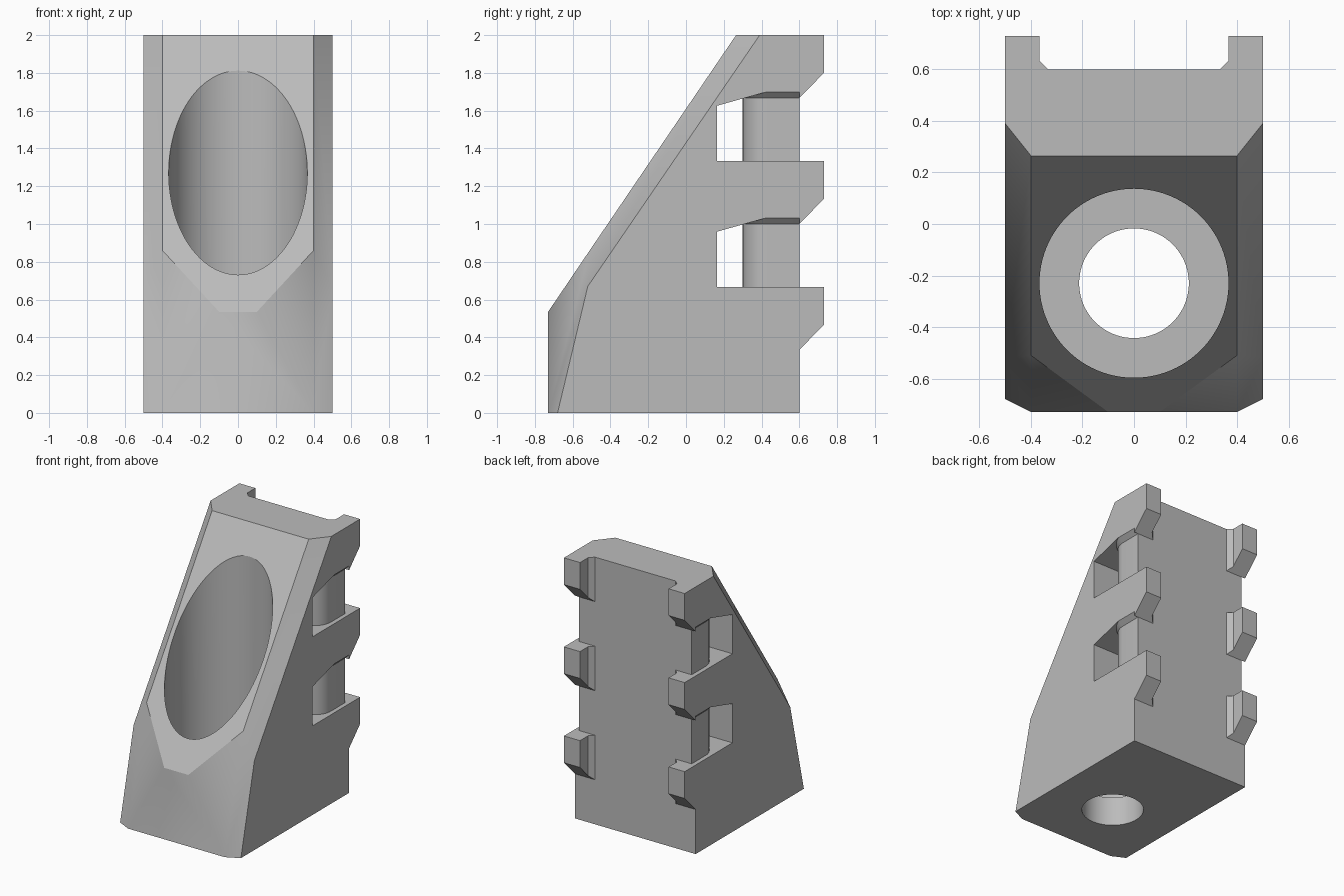
import bpy, bmesh, math

cube = bpy.data.objects.get("Cube")
if cube:
    bpy.data.objects.remove(cube, do_unlink=True)

grey = bpy.data.materials.new("light_grey")
grey.use_nodes = True
colour = (0.5, 0.5, 0.5, 1)
grey.diffuse_color = colour
grey.node_tree.nodes["Principled BSDF"].inputs["Base Color"].default_value = colour

PITCH = 2 / 3   # vertical spacing of slots and hooks


def finish(name, bm):
    bmesh.ops.recalc_face_normals(bm, faces=bm.faces)
    mesh = bpy.data.meshes.new(name)
    bm.to_mesh(mesh)
    bm.free()
    mesh.materials.append(grey)
    obj = bpy.data.objects.new(name, mesh)
    bpy.context.collection.objects.link(obj)
    return obj


def loft(name, rings):
    """Closed solid through rings of equal length."""
    bm = bmesh.new()
    loops = [[bm.verts.new(p) for p in ring] for ring in rings]
    n = len(loops[0])
    for a, b in zip(loops, loops[1:]):
        for i in range(n):
            j = (i + 1) % n
            bm.faces.new((a[i], a[j], b[j], b[i]))
    bm.faces.new(loops[0])
    bm.faces.new(loops[-1])
    return finish(name, bm)


def cylinder(name, radius, z0, z1, y=-0.23, n=96):
    circle = [(radius * math.cos(math.tau * i / n), y + radius * math.sin(math.tau * i / n))
              for i in range(n)]
    return loft(name, [[(*p, z) for p in circle] for z in (z0, z1)])


def cut(target, cutter):
    mod = target.modifiers.new("cut", "BOOLEAN")
    mod.operation = "DIFFERENCE"
    mod.solver = "EXACT"
    mod.object = cutter
    with bpy.context.temp_override(object=target, active_object=target):
        bpy.ops.object.modifier_apply(modifier=mod.name)
    bpy.data.objects.remove(cutter, do_unlink=True)


def smooth(obj):
    bpy.ops.object.select_all(action="DESELECT")
    obj.select_set(True)
    bpy.context.view_layer.objects.active = obj
    bpy.ops.object.shade_smooth_by_angle(angle=math.radians(30))


# Wedge body with a faceted nose
half = [(.5, .6, 0), (.5, .6, 2), (.5, .39, 2), (.5, -.52, .67), (.5, -.68, 0),
        (.4, -.73, 0), (.1, -.73, .535), (.4, -.51, .86), (.4, .265, 2)]
bm = bmesh.new()
for x, y, z in half:
    for side in (1, -1):
        bm.verts.new((side * x, y, z))
bmesh.ops.convex_hull(bm, input=bm.verts)
bmesh.ops.dissolve_limit(bm, angle_limit=math.radians(2), verts=bm.verts, edges=bm.edges)
body = finish("wedge_body", bm)

# Stepped vertical bore
cut(body, cylinder("bore_cutter", .367, .22, 2.5))
cut(body, cylinder("hole_cutter", .213, -.2, .5))


def column_outline(grow):
    """Plan of the column left standing in a slot, with rounded front corners."""
    r, w, front = .133 + grow, .467 + grow, .3 - grow
    arc = [math.radians(a) for a in range(0, 91, 9)]
    right = [(w - r + r * math.cos(a), front + r - r * math.sin(a)) for a in arc]
    pts = [(w, .9)] + right
    return pts + [(-x, y) for x, y in reversed(pts)]


# Through slots around a rounded column that flares at its top
for k in (1, 2):
    z0 = k * PITCH
    profile = [(.165, z0), (.165, z0 + .293), (.43, z0 + .367), (.8, z0 + .367), (.8, z0)]
    slot = loft("slot_cutter", [[(x, y, z) for y, z in profile] for x in (-.7, .7)])
    levels = [(0, -.1), (0, .333), (.034, .367), (.034, .5)]
    column = loft("column_keep", [[(x, y, z0 + h) for x, y in column_outline(g)]
                                  for g, h in levels])
    cut(slot, column)
    cut(body, slot)
smooth(body)

# Rear hooks with sloped undersides and a small inner fillet
plan = [(.5, .6), (.5, .73), (.367, .73), (.367, .633), (.333, .6)]
for k in (1, 2, 3):
    top = k * PITCH
    for side, label in ((1, "left"), (-1, "right")):
        loft(f"hook_{label}_{k}",
             [[(side * x, y, top - .333 + (y - .6) * 1.02) for x, y in plan],
              [(side * x, y, top) for x, y in plan]])
